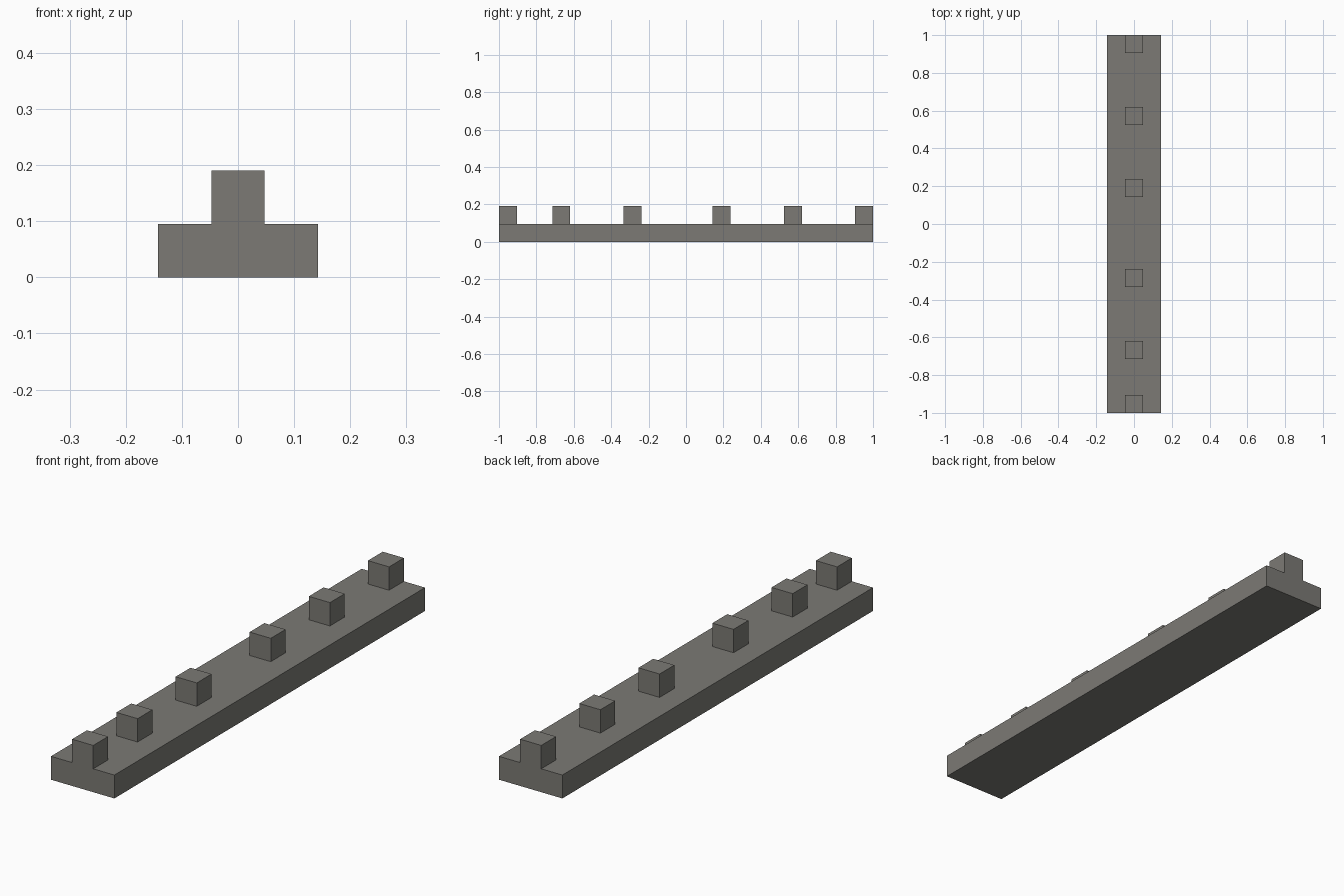
import bpy

cube = bpy.data.objects.get("Cube")
if cube:
    bpy.data.objects.remove(cube, do_unlink=True)

UNIT = 2 / 21  # the whole part is laid out on a grid of 21 units

stone = bpy.data.materials.new("warm_grey")
stone.use_nodes = True
colour = (0.2, 0.195, 0.178, 1)
stone.diffuse_color = colour
stone.node_tree.nodes["Principled BSDF"].inputs["Base Color"].default_value = colour


def box(name, size, location):
    bpy.ops.mesh.primitive_cube_add(size=1, location=location)
    obj = bpy.context.object
    obj.name = name
    obj.scale = size
    bpy.ops.object.transform_apply(location=False, rotation=False, scale=True)
    obj.data.materials.append(stone)
    return obj


# Long flat base
box("base_slab", (3 * UNIT, 21 * UNIT, UNIT), (0, 0, UNIT / 2))

# Row of cube studs along the centre line, one at each end
for number, slot in enumerate((0, 3, 7, 12, 16, 20), 1):
    y = -1 + (slot + 0.5) * UNIT
    box(f"stud_{number}", (UNIT, UNIT, UNIT), (0, y, 1.5 * UNIT))
